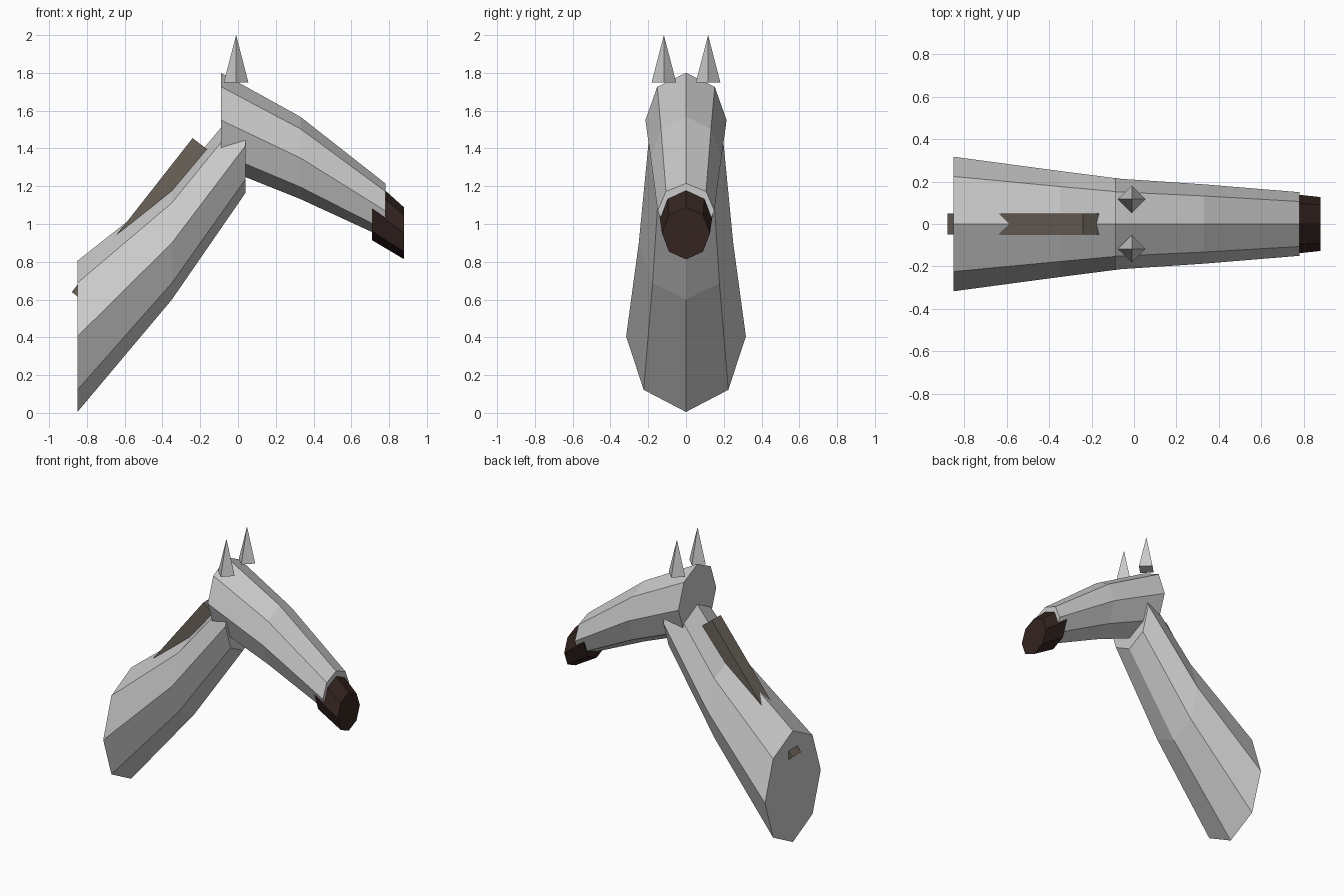
import bpy, bmesh
from math import sin, cos, pi, atan2
from mathutils import Matrix

if "Cube" in bpy.data.objects:
    bpy.data.objects.remove(bpy.data.objects["Cube"])


def material(name, color):
    m = bpy.data.materials.new(name)
    m.diffuse_color = (*color, 1)
    m.use_nodes = True
    m.node_tree.nodes["Principled BSDF"].inputs["Base Color"].default_value = m.diffuse_color
    return m


def finish(name, bm, mat=None):
    bmesh.ops.recalc_face_normals(bm, faces=bm.faces[:])
    mesh = bpy.data.meshes.new(name)
    bm.to_mesh(mesh)
    bm.free()
    ob = bpy.data.objects.new(name, mesh)
    bpy.context.collection.objects.link(ob)
    if mat:
        mesh.materials.append(mat)
    return ob


def loft(name, sections, mat=None, sides=8):
    """Join upright octagons given as (x, centre z, half width y, half height z)."""
    bm = bmesh.new()
    rings = []
    for x, z, ry, rz in sections:
        angles = [2 * pi * i / sides for i in range(sides)]
        rings.append([bm.verts.new((x, ry * sin(a), z + rz * cos(a))) for a in angles])
    for a, b in zip(rings, rings[1:]):
        for i in range(sides):
            j = (i + 1) % sides
            bm.faces.new((a[i], a[j], b[j], b[i]))
    bm.faces.new(rings[0])
    bm.faces.new(rings[-1])
    return finish(name, bm, mat)


hair = material("mane_brown", (0.15, 0.125, 0.105))
dark = material("muzzle_dark", (0.035, 0.018, 0.014))

# Neck, head and muzzle
loft("neck", [(-0.85, 0.405, 0.317, 0.40), (-0.35, 0.90, 0.25, 0.30), (0.04, 1.415, 0.20, 0.25)])
loft("head", [(-0.09, 1.55, 0.215, 0.25), (0.33, 1.35, 0.187, 0.218), (0.78, 1.07, 0.15, 0.145)])
loft("muzzle", [(0.71, 1.077, 0.145, 0.163), (0.88, 0.95, 0.127, 0.137)], dark)

# Ears: four-sided spikes
for side, label in ((-1, "right"), (1, "left")):
    bm = bmesh.new()
    bmesh.ops.create_cone(bm, cap_ends=True, segments=4, radius1=0.065, radius2=0, depth=0.25,
                          matrix=Matrix.Translation((-0.01, side * 0.117, 1.875)))
    finish("ear_" + label, bm)

# Mane: slanted bar sunk into the back of the neck
length, width, thick = 1.036, 0.10, 0.12
angle = atan2(0.815, 0.64)
bm = bmesh.new()
bmesh.ops.create_cube(bm, size=1, matrix=(
    Matrix.Translation((-0.88, 0, 0.64)) @ Matrix.Rotation(-angle, 4, 'Y')
    @ Matrix.Translation((length / 2, 0, -thick / 2))
    @ Matrix.Diagonal((length, width, thick, 1))))
finish("mane", bm, hair)
